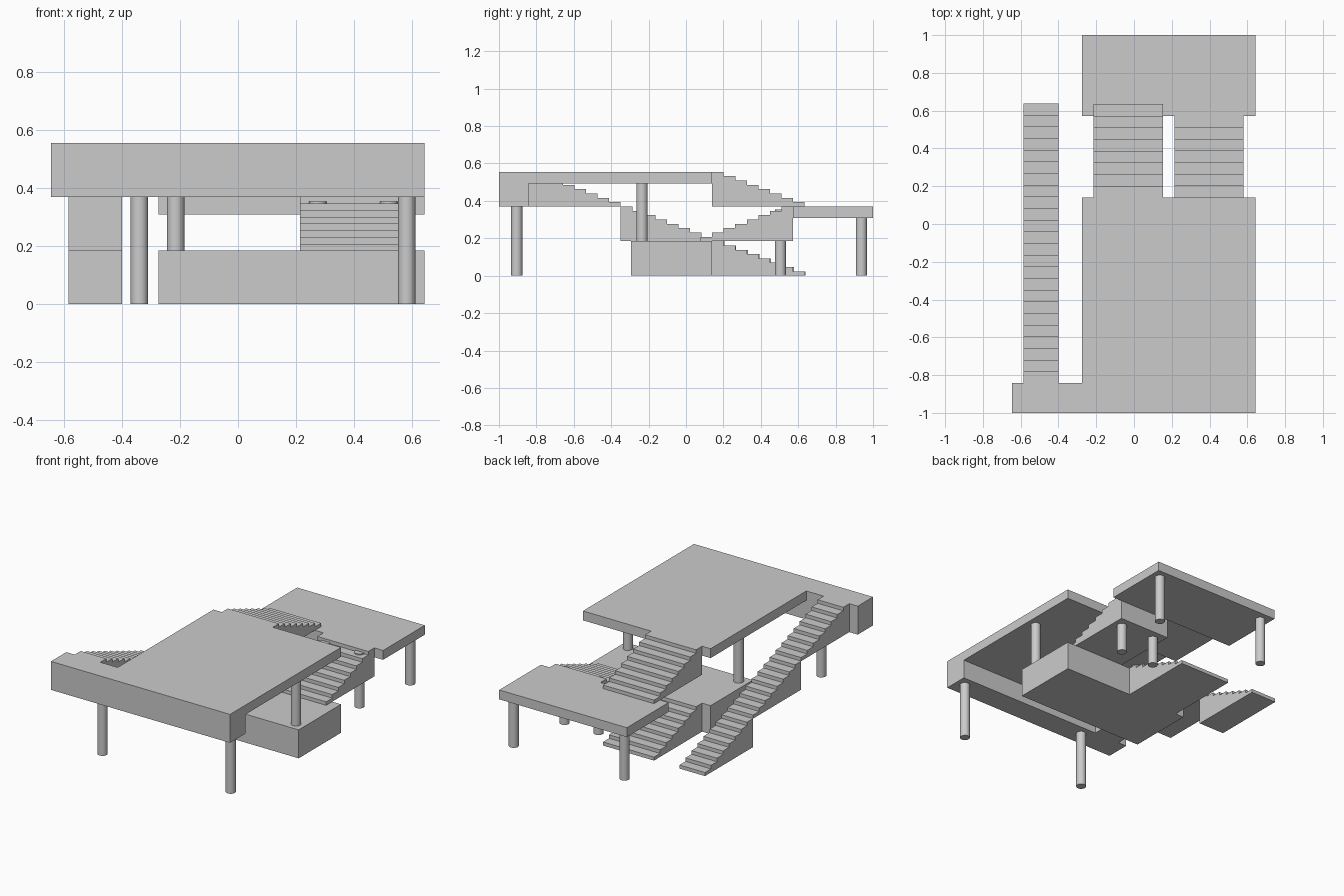
import bpy, bmesh

if "Cube" in bpy.data.objects:
    bpy.data.objects.remove(bpy.data.objects["Cube"])

RISE, RUN, STEPS = 0.185, 0.494, 8          # one flight of stairs


def make_object(name, bm):
    bmesh.ops.recalc_face_normals(bm, faces=bm.faces)
    mesh = bpy.data.meshes.new(name)
    bm.to_mesh(mesh)
    bm.free()
    obj = bpy.data.objects.new(name, mesh)
    bpy.context.collection.objects.link(obj)
    return obj


def extrude_outline(name, points, offset):
    """Extrude a closed flat outline along the offset vector."""
    bm = bmesh.new()
    face = bm.faces.new([bm.verts.new(p) for p in points])
    ext = bmesh.ops.extrude_face_region(bm, geom=[face])
    verts = [v for v in ext["geom"] if isinstance(v, bmesh.types.BMVert)]
    bmesh.ops.translate(bm, verts=verts, vec=offset)
    return make_object(name, bm)


def box(name, x0, x1, y0, y1, z0, z1):
    pts = [(x0, y0, z0), (x1, y0, z0), (x1, y1, z0), (x0, y1, z0)]
    return extrude_outline(name, pts, (0, 0, z1 - z0))


def flight(name, x0, x1, y_top, base, direction):
    """Solid stepped wedge, highest at y_top, descending along direction (+1/-1) in y."""
    tread, riser = RUN / STEPS, RISE / STEPS
    pts = [(x0, y_top, base)]
    for i in range(STEPS):
        z = base + RISE - i * riser
        pts.append((x0, y_top + direction * i * tread, z))
        pts.append((x0, y_top + direction * (i + 1) * tread, z))
    pts.append((x0, y_top + direction * RUN, base))
    return extrude_outline(name, pts, (x1 - x0, 0, 0))


def column(name, x, y, z0, z1, r=0.03):
    bpy.ops.mesh.primitive_cylinder_add(vertices=32, radius=r, depth=z1 - z0,
                                        location=(x, y, (z0 + z1) / 2))
    bpy.context.object.name = name
    bpy.ops.object.shade_smooth_by_angle()


# Platforms
box("upper_platform", -0.275, 0.643, -0.843, 0.14, 0.494, 0.555)
box("upper_front_beam", -0.645, 0.643, -1.0, -0.843, 0.37, 0.555)
box("lower_landing", -0.275, 0.643, -0.295, 0.14, 0.0, 0.185)
box("back_landing", -0.275, 0.643, 0.572, 1.0, 0.309, 0.37)

# Main stairs: two descending flights and a returning one between them
flight("lower_flight", -0.214, 0.153, 0.14, 0.0, 1)
flight("middle_flight", 0.214, 0.58, 0.572, RISE, -1)
flight("upper_flight", -0.214, 0.153, 0.14, 2 * RISE, 1)

# Long side stair made of three flights in line
for i in range(3):
    flight(f"side_flight_{i + 1}", -0.584, -0.4, -0.843 + i * RUN, (2 - i) * RISE, 1)

# Column pairs
pairs = {
    "front_column": ((-0.34, 0.582), -0.905, 0.0, 0.38),
    "landing_column": ((-0.215, 0.582), -0.235, 0.18, 0.50),
    "stair_column": ((0.275, 0.52), 0.505, 0.0, 0.354),
    "back_column": ((-0.215, 0.582), 0.938, 0.0, 0.32),
}
for name, (xs, y, z0, z1) in pairs.items():
    for side, x in zip(("left", "right"), xs):
        column(f"{name}_{side}", x, y, z0, z1)
